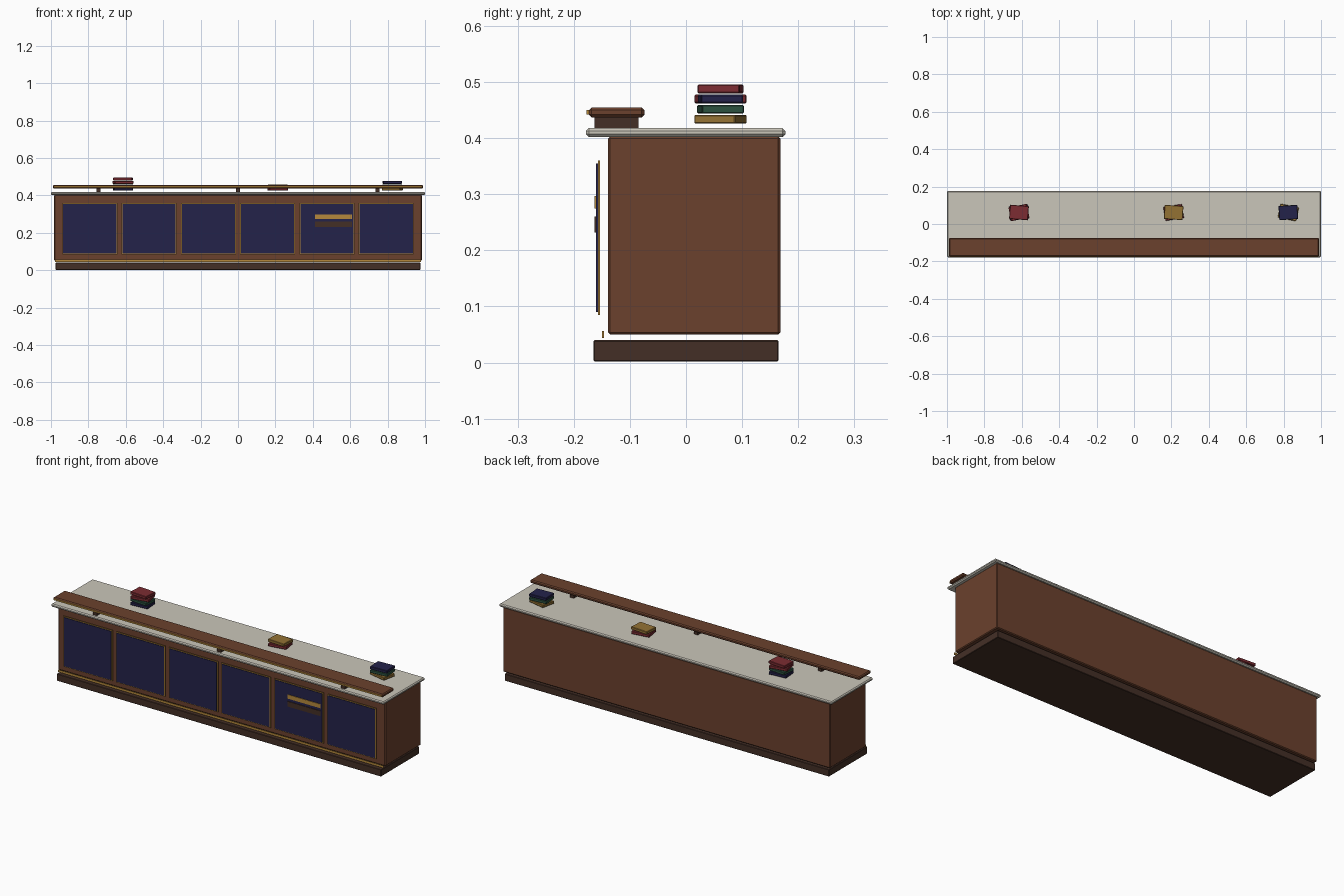
import bpy
import math

if "Cube" in bpy.data.objects:
    bpy.data.objects.remove(bpy.data.objects["Cube"])


def mat(name, r, g, b):
    def lin(c):
        c /= 255
        return c / 12.92 if c <= 0.04045 else ((c + 0.055) / 1.055) ** 2.4
    m = bpy.data.materials.new(name)
    m.diffuse_color = (lin(r), lin(g), lin(b), 1)
    m.use_nodes = True
    m.node_tree.nodes["Principled BSDF"].inputs["Base Color"].default_value = m.diffuse_color
    return m


WOOD = mat("warm wood", 107, 65, 45)
DARK = mat("dark wood", 68, 47, 38)
STONE = mat("pale stone", 202, 198, 186)
NAVY = mat("navy", 36, 34, 74)
BRASS = mat("brass", 182, 137, 60)
RED = mat("book red", 124, 44, 50)
GREEN = mat("book green", 44, 82, 64)
OCHRE = mat("book ochre", 148, 114, 52)


def box(name, x, y, z, material, bevel=0.0, angle=0.0):
    """Box from (min, max) ranges, optionally chamfered and turned about z."""
    size = [r[1] - r[0] for r in (x, y, z)]
    centre = [(r[0] + r[1]) / 2 for r in (x, y, z)]
    bpy.ops.mesh.primitive_cube_add(size=1, location=centre)
    ob = bpy.context.object
    ob.name = name
    ob.scale = size
    bpy.ops.object.transform_apply(location=False, rotation=False, scale=True)
    ob.rotation_euler.z = math.radians(angle)
    ob.data.materials.append(material)
    if bevel:
        mod = ob.modifiers.new("Chamfer", 'BEVEL')
        mod.width = bevel
        mod.segments = 1
    return ob


# Counter carcass: plinth, body and stone top
box("plinth", (-0.975, 0.975), (-0.165, 0.165), (0.002, 0.04), DARK, 0.002)
box("counter_body", (-0.983, 0.983), (-0.139, 0.168), (0.05, 0.403), WOOD, 0.004)
box("counter_top", (-1, 1), (-0.178, 0.177), (0.402, 0.418), STONE, 0.005)
box("kick_trim", (-0.978, 0.978), (-0.150, -0.146), (0.044, 0.056), BRASS)

# Raised rail with brass edging on short supports
box("rail", (-0.99, 0.99), (-0.173, -0.074), (0.437, 0.455), WOOD, 0.005)
box("rail_trim", (-0.985, 0.985), (-0.177, -0.172), (0.442, 0.450), BRASS)
for x in (-0.745, 0, 0.745):
    box("rail_support", (x - 0.011, x + 0.011), (-0.163, -0.085), (0.418, 0.438), DARK)

# Front panels: a navy face on a slightly larger brass backing
for i in range(6):
    x = (i - 2.5) * 0.317
    box("panel_border", (x - 0.147, x + 0.147), (-0.157, -0.153), (0.085, 0.36), BRASS)
    box("panel_face", (x - 0.142, x + 0.142), (-0.160, -0.156), (0.09, 0.355), NAVY)

# Slot and plate on the fifth panel
box("slot_plate", (0.411, 0.609), (-0.163, -0.159), (0.275, 0.297), BRASS)
box("return_slot", (0.411, 0.609), (-0.163, -0.159), (0.232, 0.260), DARK)

# Book stacks, listed bottom to top with a turn for each book
stacks = [
    (-0.615, [(NAVY, 5), (GREEN, -5), (RED, 11), (RED, -4)]),
    (0.212, [(RED, 9), (OCHRE, -4)]),
    (0.825, [(OCHRE, -12), (GREEN, 5), (NAVY, 3)]),
]
for x, books in stacks:
    for level, (colour, angle) in enumerate(books):
        z = 0.426 + level * 0.018
        box("book", (x - 0.05, x + 0.05), (0.024, 0.099), (z, z + 0.0155),
            colour, 0.002, angle)
